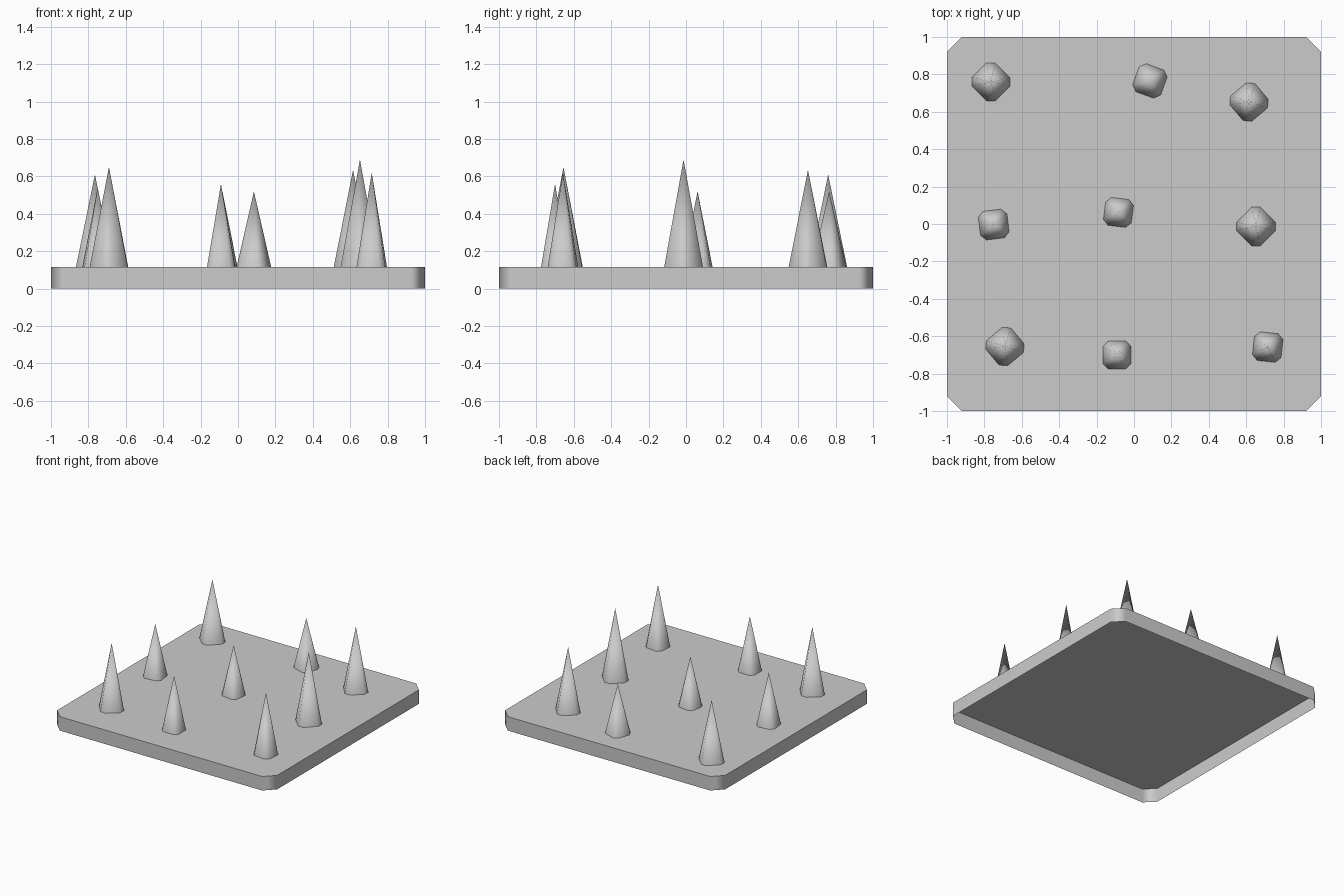
import bpy, bmesh, math
from mathutils import Matrix, Vector

cube = bpy.data.objects.get("Cube")
if cube:
    bpy.data.objects.remove(cube, do_unlink=True)

TOP = 0.115

grey = bpy.data.materials.new("plain_grey")
grey.use_nodes = True
colour = (0.6, 0.6, 0.6, 1)
grey.diffuse_color = colour
grey.node_tree.nodes["Principled BSDF"].inputs["Base Color"].default_value = colour


def cut_square(half, cut):
    """Outline of a square with its corners cut off, counter-clockwise."""
    inner = half - cut
    points = []
    for i in range(4):
        turn = Matrix.Rotation(i * math.pi / 2, 3, "Z")
        points += [turn @ Vector((half, -inner, 0)), turn @ Vector((half, inner, 0))]
    return points


def finish(bm, name, angle):
    mesh = bpy.data.meshes.new(name)
    bm.to_mesh(mesh)
    bm.free()
    mesh.materials.append(grey)
    obj = bpy.data.objects.new(name, mesh)
    bpy.context.collection.objects.link(obj)
    bpy.ops.object.select_all(action="DESELECT")
    obj.select_set(True)
    bpy.context.view_layer.objects.active = obj
    bpy.ops.object.shade_smooth_by_angle(angle=math.radians(angle))
    return obj


# Base plate: a shell that is open underneath
bm = bmesh.new()
low = [bm.verts.new(p) for p in cut_square(1, 0.08)]
high = [bm.verts.new(v.co + Vector((0, 0, TOP))) for v in low]
for i in range(8):
    j = (i + 1) % 8
    bm.faces.new((low[i], low[j], high[j], high[i]))
bm.faces.new(high)
plate = finish(bm, "base_plate", 60)
weighted = plate.modifiers.new("even_walls", "WEIGHTED_NORMAL")
weighted.keep_sharp = True


def spike(name, x, y, tip, half, turn):
    """Tapered spike with a cut-square foot, standing on the plate."""
    bm = bmesh.new()
    foot = [bm.verts.new(p) for p in cut_square(half, half * 0.37)]
    point = bm.verts.new((0, 0, tip - TOP))
    for i in range(8):
        bm.faces.new((foot[i], foot[(i + 1) % 8], point))
    obj = finish(bm, name, 60)
    obj.location = (x, y, TOP)
    obj.rotation_euler.z = math.radians(turn)


# Spikes: x, y, tip height, half width, turn
spikes = {
    "front_right": (-0.69, -0.655, 0.65, 0.088, 40),
    "front_middle": (-0.091, -0.70, 0.56, 0.075, 0),
    "front_left": (0.715, -0.658, 0.62, 0.077, -6),
    "middle_right": (-0.75, -0.003, 0.54, 0.077, 7),
    "centre": (-0.083, 0.062, 0.52, 0.075, -7),
    "middle_left": (0.652, -0.013, 0.69, 0.09, 45),
    "back_right": (-0.765, 0.76, 0.61, 0.088, 45),
    "back_middle": (0.085, 0.765, 0.52, 0.08, -20),
    "back_left": (0.615, 0.652, 0.635, 0.088, 40),
}
for name, values in spikes.items():
    spike(name + "_spike", *values)
